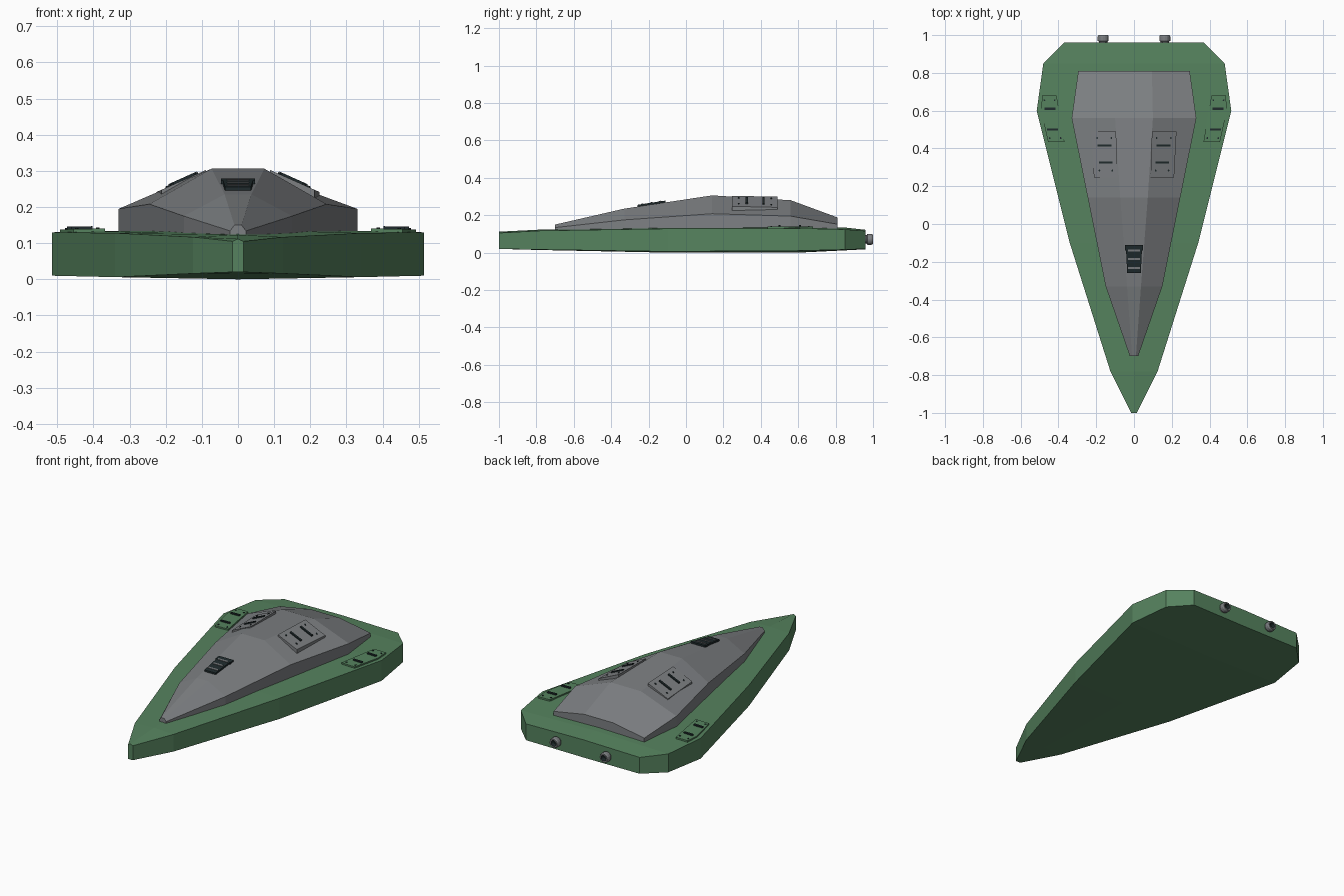
import bpy, bmesh, math
from mathutils import Matrix, Vector

if "Cube" in bpy.data.objects:
    bpy.data.objects.remove(bpy.data.objects["Cube"])


def material(name, rgb):
    m = bpy.data.materials.new(name)
    m.diffuse_color = (*rgb, 1)
    m.use_nodes = True
    m.node_tree.nodes["Principled BSDF"].inputs["Base Color"].default_value = m.diffuse_color
    return m


GREEN = material("hull green", (0.092, 0.225, 0.112))
GREY = material("deck grey", (0.205, 0.215, 0.225))
DARK = material("dark fittings", (0.014, 0.024, 0.026))


def finish(name, bm, *mats):
    bmesh.ops.recalc_face_normals(bm, faces=bm.faces[:])
    me = bpy.data.meshes.new(name)
    bm.to_mesh(me)
    bm.free()
    for m in mats:
        me.materials.append(m)
    ob = bpy.data.objects.new(name, me)
    bpy.context.collection.objects.link(ob)
    return ob


def loft(name, rings, mat):
    """Skin a row of equal cross-sections and cap both ends."""
    bm = bmesh.new()
    rows = [[bm.verts.new(p) for p in ring] for ring in rings]
    n = len(rows[0])
    for a, b in zip(rows, rows[1:]):
        for i in range(n):
            j = (i + 1) % n
            bm.faces.new((a[i], a[j], b[j], b[i]))
    bm.faces.new(rows[0])
    bm.faces.new(rows[-1])
    return finish(name, bm, mat)


def slabs(name, polys, surface, low, high, mat, side=1):
    """Thin plates with xy outlines that lie on a sloping surface."""
    bm = bmesh.new()
    for poly in polys:
        lo, hi = ([bm.verts.new((side * x, y, surface(x, y) + h)) for x, y in poly]
                  for h in (low, high))
        bm.faces.new(lo)
        bm.faces.new(hi)
        for i in range(len(poly)):
            j = (i + 1) % len(poly)
            bm.faces.new((lo[i], lo[j], hi[j], hi[i]))
    return finish(name, bm, mat)


def rect(x0, x1, y, t):
    return [(x0, y - t), (x1, y - t), (x1, y + t), (x0, y + t)]


def dot(x, y, r=0.005):
    return [(x + r * math.cos(k * math.pi / 3), y + r * math.sin(k * math.pi / 3))
            for k in range(6)]


# Hull: y, half width, bottom edge, bottom centre, top edge, top centre
hull = [(-1.00, 0.015, 0.020, 0.020, 0.105, 0.112),
        (-0.78, 0.125, 0.016, 0.014, 0.117, 0.123),
        (-0.10, 0.340, 0.006, 0.000, 0.128, 0.138),
        (0.60, 0.515, 0.010, 0.000, 0.130, 0.142),
        (0.85, 0.480, 0.016, 0.012, 0.124, 0.134),
        (0.96, 0.370, 0.020, 0.018, 0.116, 0.122)]
loft("hull", [[(-w, y, be), (0, y, bc), (w, y, be), (w, y, te), (0, y, tc), (-w, y, te)]
              for y, w, be, bc, te, tc in hull], GREEN)

# Upper deck: y, shoulder half width, shoulder z, ridge half width, ridge z
deck = [(-0.70, 0.022, 0.134, 0.010, 0.150),
        (-0.33, 0.150, 0.175, 0.037, 0.235),
        (0.14, 0.245, 0.208, 0.073, 0.306),
        (0.56, 0.330, 0.195, 0.100, 0.280),
        (0.81, 0.295, 0.152, 0.095, 0.188)]
loft("upper_deck", [[(-w, y, 0.10), (w, y, 0.10), (w, y, z), (r, y, t), (-r, y, t), (-w, y, z)]
                    for y, w, z, r, t in deck], GREY)


# Access hatches, mirrored on the deck slopes and the hull rim
def deck_side(x, y):
    return 0.263 - 0.446 * (x - 0.155)


def hull_rim(x, y):
    return 0.132 - 0.02 * (x - 0.445)


for side, label in ((1, "right"), (-1, "left")):
    slabs("deck_hatch_" + label,
          [[(0.088, 0.245), (0.212, 0.245), (0.225, 0.49), (0.095, 0.49)]],
          deck_side, -0.02, 0.010, GREY, side)
    slabs("deck_hatch_slots_" + label,
          [rect(0.115, 0.184, 0.325, 0.006), rect(0.118, 0.192, 0.415, 0.006)],
          deck_side, 0.0, 0.017, DARK, side)
    slabs("deck_hatch_bolts_" + label,
          [dot(0.115, 0.283), dot(0.183, 0.283), dot(0.12, 0.455), dot(0.195, 0.455)],
          deck_side, 0.0, 0.014, DARK, side)
    slabs("rim_hatch_" + label,
          [[(0.368, 0.435), (0.455, 0.435), (0.492, 0.60), (0.486, 0.68), (0.41, 0.68)]],
          hull_rim, -0.01, 0.007, GREEN, side)
    slabs("rim_hatch_slots_" + label,
          [rect(0.402, 0.460, 0.50, 0.006), rect(0.416, 0.473, 0.61, 0.006)],
          hull_rim, 0.0, 0.014, DARK, side)
    slabs("rim_hatch_bolts_" + label,
          [dot(0.388, 0.455), dot(0.446, 0.455), dot(0.42, 0.656), dot(0.474, 0.656)],
          hull_rim, 0.0, 0.010, DARK, side)


# Forward grille on the sloping ridge
def ridge(x, y):
    return 0.235 + 0.151 * (y + 0.33)


slabs("grille_frame",
      [[(-0.036, -0.26), (0.036, -0.26), (0.042, -0.14), (0.047, -0.14),
        (0.047, -0.11), (-0.047, -0.11), (-0.047, -0.14), (-0.042, -0.14)]],
      ridge, -0.02, 0.010, DARK)
slabs("grille_slats", [rect(-0.031, 0.031, y, 0.005) for y in (-0.232, -0.185, -0.14)],
      ridge, 0.0, 0.013, GREY)

# Stern nozzles: revolved profile (radius, y) with a dark recessed core
profile = [(0.022, 0.94), (0.022, 0.965), (0.029, 0.970), (0.029, 0.992),
           (0.025, 1.0), (0.017, 1.0), (0.015, 0.975)]
for side, label in ((1, "right"), (-1, "left")):
    bm = bmesh.new()
    n = 16
    rows = [[bm.verts.new((side * 0.163 + r * math.cos(2 * math.pi * k / n), y,
                           0.071 + r * math.sin(2 * math.pi * k / n)))
             for k in range(n)] for r, y in profile]
    for i, (a, b) in enumerate(zip(rows, rows[1:])):
        for k in range(n):
            f = bm.faces.new((a[k], a[(k + 1) % n], b[(k + 1) % n], b[k]))
            f.material_index = 1 if i == len(profile) - 2 else 0
    bm.faces.new(rows[0])
    bm.faces.new(rows[-1]).material_index = 1
    finish("nozzle_" + label, bm, GREY, DARK)
